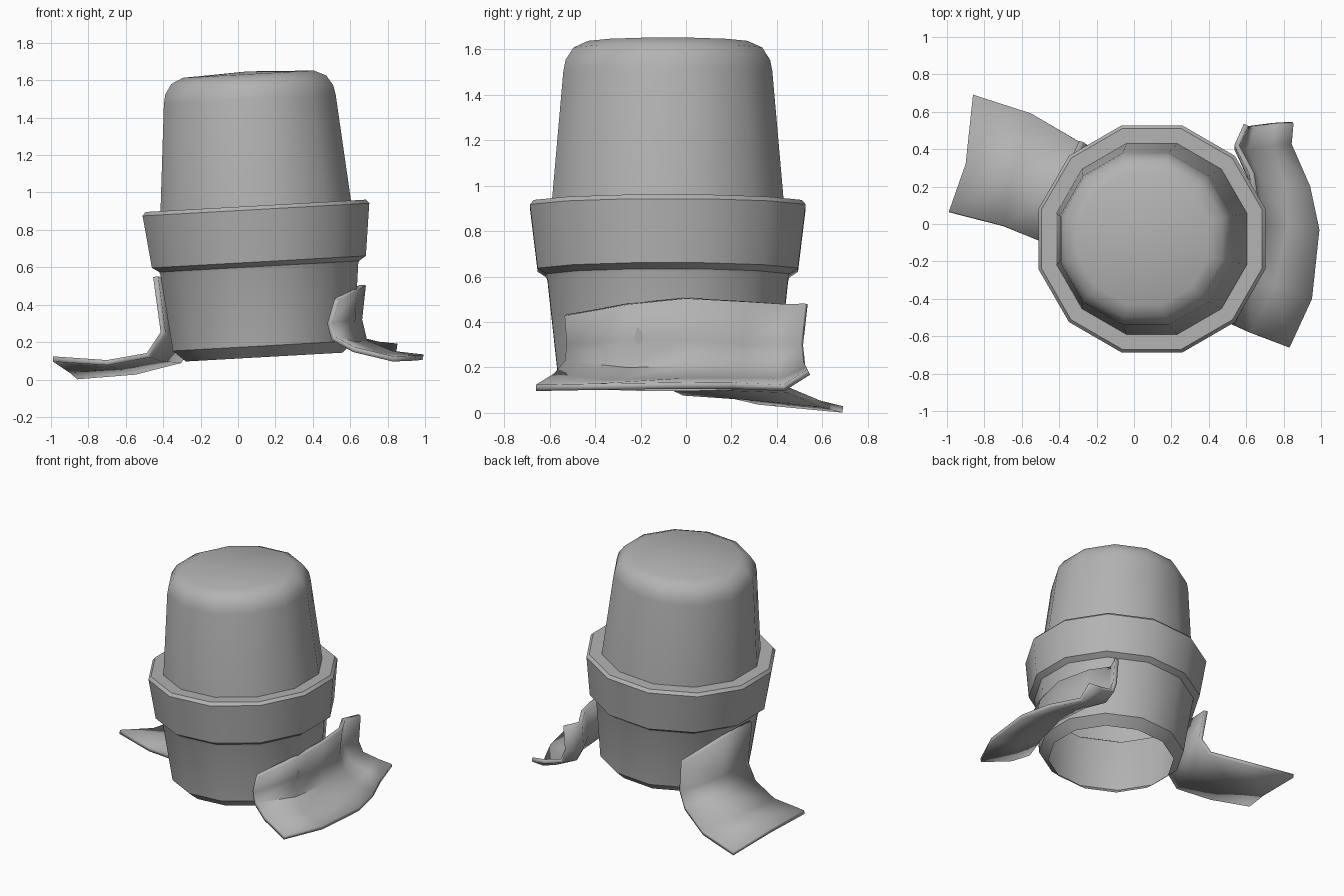
import bpy, bmesh, math
from mathutils import Matrix, Vector

if "Cube" in bpy.data.objects:
    bpy.data.objects.remove(bpy.data.objects["Cube"])

grey = bpy.data.materials.new("grey")
grey.diffuse_color = (0.45, 0.45, 0.45, 1)
grey.use_nodes = True
grey.node_tree.nodes["Principled BSDF"].inputs["Base Color"].default_value = grey.diffuse_color


def finish(name, bm, angle):
    """Turn a bmesh into a named object, smooth with sharp edges kept."""
    bmesh.ops.recalc_face_normals(bm, faces=bm.faces)
    mesh = bpy.data.meshes.new(name)
    bm.to_mesh(mesh)
    bm.free()
    mesh.materials.append(grey)
    obj = bpy.data.objects.new(name, mesh)
    bpy.context.collection.objects.link(obj)
    bpy.ops.object.select_all(action='DESELECT')
    bpy.context.view_layer.objects.active = obj
    obj.select_set(True)
    bpy.ops.object.shade_smooth_by_angle(angle=math.radians(angle))
    return obj


def grid_faces(bm, rows, closed=False):
    """Bridge neighbouring rows of vertices with quads."""
    for a, b in zip(rows, rows[1:]):
        n = len(a)
        for i in range(n if closed else n - 1):
            j = (i + 1) % n
            bm.faces.new((a[i], a[j], b[j], b[i]))


# Twelve-sided housing, open underneath: (flat-side radius, height)
profile = [(.42, 0), (.485, .06), (.53, .47), (.535, .485), (.573, .51),
           (.607, .79), (.59, .81), (.51, .81), (.46, 1.38), (.45, 1.43),
           (.415, 1.485), (.35, 1.515)]
SIDES = 12
bm = bmesh.new()
rings = []
for r, z in profile:
    r /= math.cos(math.pi / SIDES)
    angles = [(i + .5) * 2 * math.pi / SIDES for i in range(SIDES)]
    rings.append([bm.verts.new((r * math.cos(a), r * math.sin(a), z)) for a in angles])
grid_faces(bm, rings, closed=True)
tip = bm.verts.new((0, 0, 1.53))
for i in range(SIDES):
    bm.faces.new((rings[-1][i], rings[-1][(i + 1) % SIDES], tip))
# The housing leans slightly to the left
bm.transform(Matrix.Translation((.14, -.08, .12)) @ Matrix.Rotation(math.radians(-3.2), 4, 'Y'))
finish("domed_housing", bm, 35)


def bent_flap(name, stations):
    """Sheet through cross-sections running from outer tip to wall top."""
    bm = bmesh.new()
    grid_faces(bm, [[bm.verts.new(p) for p in s] for s in stations])
    obj = finish(name, bm, 50)
    mod = obj.modifiers.new("thickness", 'SOLIDIFY')
    mod.thickness = .028
    mod.offset = 0
    return obj


# Curved flap on the right, listed front to back
bent_flap("right_flap", [
    [(.83, -.66, .11), (.62, -.58, .16), (.51, -.53, .22), (.49, -.52, .30), (.53, -.53, .43)],
    [(.95, -.40, .115), (.75, -.32, .13), (.63, -.25, .19), (.60, -.25, .32), (.63, -.25, .48)],
    [(.99, -.03, .12), (.82, 0, .14), (.68, 0, .20), (.65, 0, .32), (.67, 0, .505)],
    [(.94, .20, .12), (.80, .22, .14), (.66, .25, .20), (.62, .25, .30), (.63, .27, .49)],
    [(.84, .43, .11), (.74, .42, .14), (.60, .40, .20), (.55, .40, .30), (.55, .42, .48)],
    [(.85, .54, .18), (.75, .535, .19), (.63, .52, .22), (.60, .51, .30), (.60, .53, .48)],
])

# Flatter flap on the left, listed front to back
bent_flap("left_flap", [
    [(-.99, .065, .11), (-.70, -.01, .09), (-.48, -.10, .13), (-.40, -.12, .25), (-.44, -.11, .55)],
    [(-.90, .32, .05), (-.64, .28, .07), (-.42, .16, .11), (-.36, .13, .22), (-.41, .15, .54)],
    [(-.86, .69, .015), (-.55, .59, .04), (-.31, .45, .10), (-.25, .42, .20), (-.28, .44, .43)],
])
